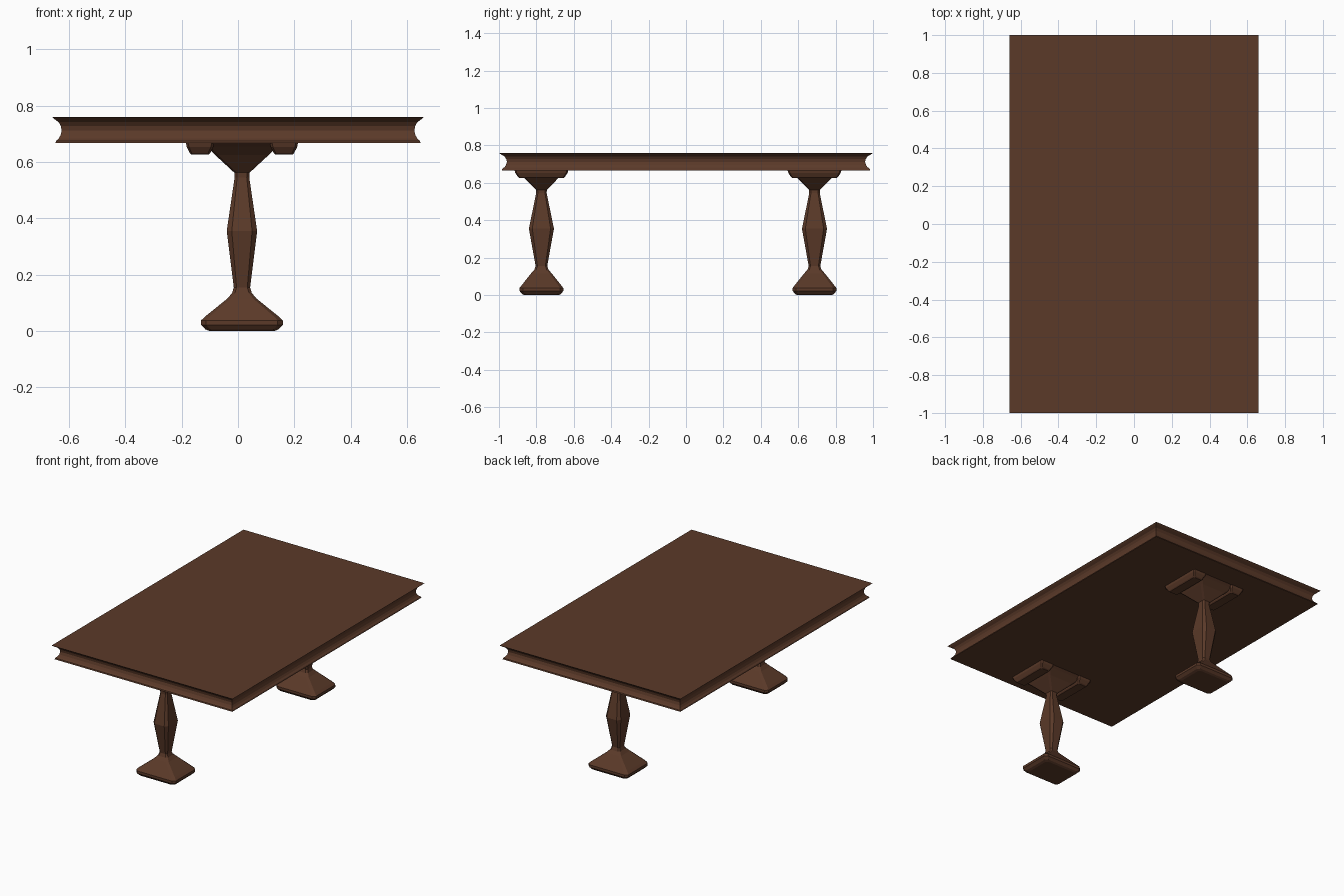
import bpy, bmesh

wood = bpy.data.materials.new("dark brown wood")
wood.diffuse_color = (0.105, 0.042, 0.022, 1)


def loft(name, rings, at=(0, 0, 0)):
    """Stack rectangular rings (z, half x, half y, corner chamfer) into a solid."""
    bm = bmesh.new()
    loops = []
    for z, a, b, c in rings:
        pts = [(a, -b + c), (a, b - c), (a - c, b), (-a + c, b),
               (-a, b - c), (-a, -b + c), (-a + c, -b), (a - c, -b)]
        if c == 0:
            pts = pts[::2]
        loops.append([bm.verts.new((x, y, z)) for x, y in pts])
    n = len(loops[0])
    for lo, hi in zip(loops, loops[1:]):
        for i in range(n):
            j = (i + 1) % n
            bm.faces.new((lo[i], lo[j], hi[j], hi[i]))
    bm.faces.new(loops[0][::-1])
    bm.faces.new(loops[-1])
    bmesh.ops.recalc_face_normals(bm, faces=bm.faces)
    me = bpy.data.meshes.new(name)
    bm.to_mesh(me)
    bm.free()
    me.materials.append(wood)
    ob = bpy.data.objects.new(name, me)
    ob.location = at
    bpy.context.collection.objects.link(ob)
    return ob


# Table top with a concave moulded edge: (z, inset from the rim)
edge = [(0.667, 0.012), (0.675, 0.014), (0.683, 0.023), (0.695, 0.030),
        (0.712, 0.034), (0.728, 0.031), (0.742, 0.023), (0.751, 0.010), (0.76, 0.0)]
loft("table_top", [(z, 0.66 - d, 1.0 - d * 1.25, 0) for z, d in edge])

# Pedestal profiles
foot = [(0.0, 0.115, 0.092, 0.014), (0.006, 0.130, 0.104, 0.016),
        (0.022, 0.145, 0.117, 0.018), (0.038, 0.145, 0.117, 0.018),
        (0.052, 0.130, 0.106, 0.016), (0.115, 0.052, 0.056, 0.012),
        (0.135, 0.035, 0.038, 0.010), (0.155, 0.029, 0.031, 0.010)]
column = [(0.155, 0.029, 0.031, 0.010), (0.355, 0.054, 0.067, 0.018),
          (0.545, 0.026, 0.028, 0.009), (0.562, 0.027, 0.029, 0.009)]
flare = [(0.562, 0.027, 0.029, 0.009), (0.625, 0.095, 0.090, 0.010),
         (0.655, 0.125, 0.125, 0.010), (0.668, 0.185, 0.142, 0.010)]
bar = [(0.626, 0.030, 0.118, 0.006), (0.632, 0.036, 0.126, 0.007),
       (0.653, 0.047, 0.140, 0.008), (0.668, 0.050, 0.144, 0.008)]

for side, y in (("front", -0.773), ("back", 0.687)):
    base = (0.014, y, 0)
    loft(side + "_foot", foot, base)
    loft(side + "_column", column, base)
    loft(side + "_column_flare", flare, base)
    # Support bars under the top, either side of the flare
    for hand, s in (("left", -1), ("right", 1)):
        loft(f"{side}_{hand}_support_bar", bar, (0.014 + s * 0.149, y, 0))
